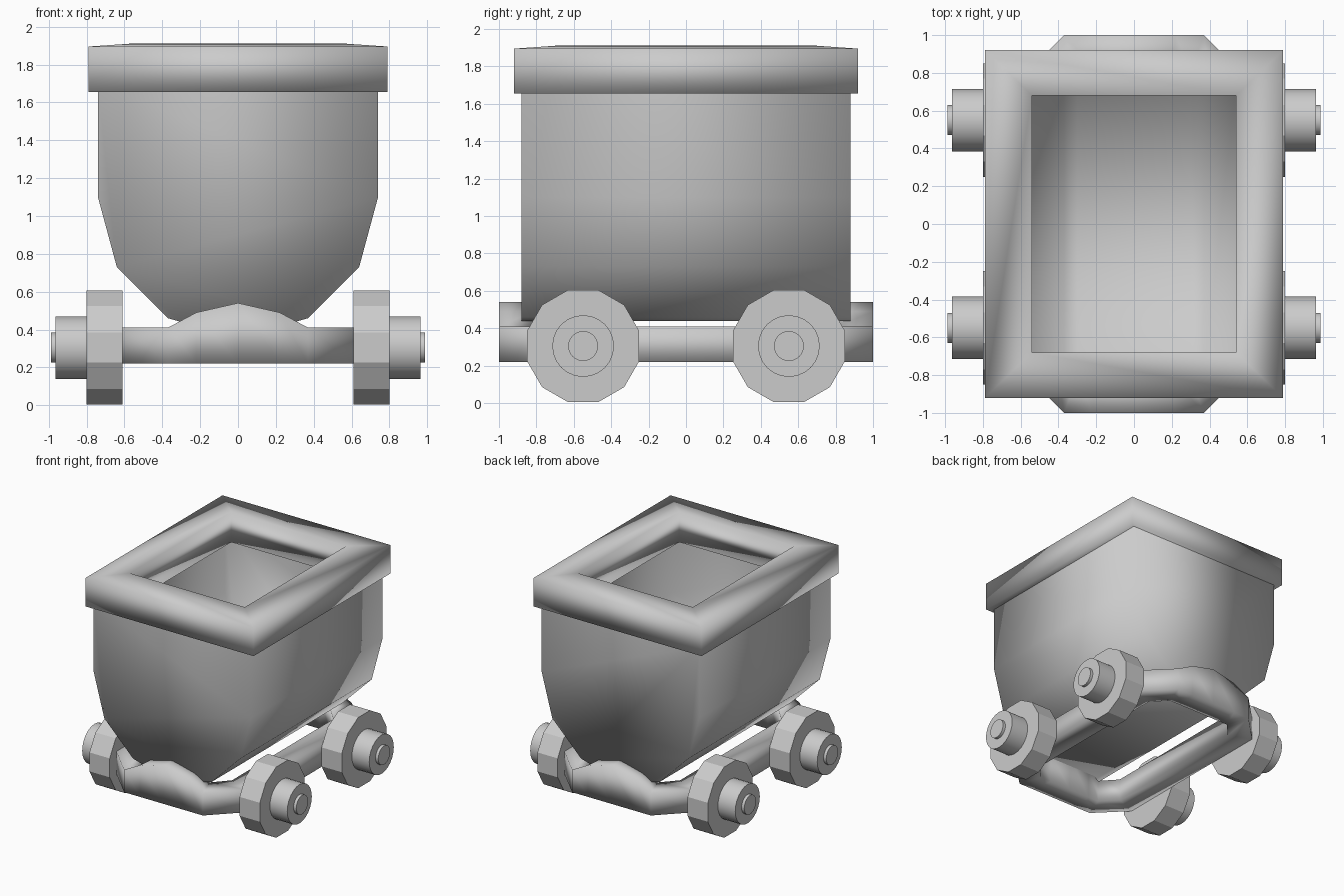
import bpy, bmesh, math
from mathutils import Matrix

if "Cube" in bpy.data.objects:
    bpy.data.objects.remove(bpy.data.objects["Cube"])


def finish(name, bm, smooth=True):
    bmesh.ops.recalc_face_normals(bm, faces=bm.faces)
    me = bpy.data.meshes.new(name)
    bm.to_mesh(me)
    bm.free()
    for p in me.polygons:
        p.use_smooth = smooth
    ob = bpy.data.objects.new(name, me)
    bpy.context.collection.objects.link(ob)
    return ob


def ring(name, sections):
    """Closed loop of four-point cross-sections."""
    bm = bmesh.new()
    vs = [[bm.verts.new(p) for p in s] for s in sections]
    for i, a in enumerate(vs):
        b = vs[(i + 1) % len(vs)]
        for k in range(4):
            j = (k + 1) % 4
            bm.faces.new((a[k], a[j], b[j], b[k]))
    return finish(name, bm)


def cylinder(name, r, x0, x1, y, z, n, turn=0.0):
    bm = bmesh.new()
    m = (Matrix.Translation(((x0 + x1) / 2, y, z))
         @ Matrix.Rotation(math.pi / 2, 4, 'Y') @ Matrix.Rotation(turn, 4, 'Z'))
    bmesh.ops.create_cone(bm, cap_ends=True, segments=n, radius1=r, radius2=r,
                          depth=abs(x1 - x0), matrix=m)
    ob = finish(name, bm, False)
    if n > 12:
        for p in ob.data.polygons:
            p.use_smooth = len(p.vertices) == 4
        ob.data.set_sharp_from_angle(angle=math.radians(40))
    return ob


# tub: open-topped profile swept front to back
half = [(0.74, 1.70), (0.74, 1.10), (0.64, 0.73), (0.37, 0.46), (0.30, 0.44)]
profile = half + [(-x, z) for x, z in reversed(half)]
bm = bmesh.new()
front = [bm.verts.new((x, -0.88, z)) for x, z in profile]
back = [bm.verts.new((x, 0.88, z)) for x, z in profile]
for i in range(len(profile) - 1):
    bm.faces.new((front[i], front[i + 1], back[i + 1], back[i]))
bm.faces.new(front)
bm.faces.new(back)
finish("tub", bm)

# rim: thick rectangular frame around the opening
ring("rim", [[(0.79 * a, 0.92 * b, 1.655), (0.79 * a, 0.92 * b, 1.895),
              (0.54 * a, 0.68 * b, 1.912), (0.54 * a, 0.68 * b, 1.655)]
             for a, b in ((1, 1), (1, -1), (-1, -1), (-1, 1))])

# chassis: ring with cut corners and raised middles at both ends
quarter = [((0, 1.0), (0, 0.81), 0.54), ((0.22, 1.0), (0.20, 0.81), 0.49),
           ((0.37, 1.0), (0.30, 0.81), 0.41), ((0.61, 0.76), (0.42, 0.68), 0.41)]


def section(q, a, b):
    (ox, oy), (ix, iy), top = q
    return [(ox * a, oy * b, 0.22), (ox * a, oy * b, top),
            (ix * a, iy * b, top), (ix * a, iy * b, 0.22)]


ring("chassis", [section(q, 1, 1) for q in quarter]
     + [section(q, 1, -1) for q in reversed(quarter)]
     + [section(q, -1, -1) for q in quarter[1:]]
     + [section(q, -1, 1) for q in reversed(quarter[1:])])

# wheels, hubs and axle caps
for sx, side in ((1, "right"), (-1, "left")):
    for y, end in ((-0.55, "front"), (0.55, "back")):
        tag = f"{end}_{side}"
        cylinder("wheel_" + tag, 0.3 / math.cos(math.pi / 12), 0.61 * sx, 0.80 * sx,
                 y, 0.305, 12, math.pi / 12)
        cylinder("hub_" + tag, 0.165, 0.79 * sx, 0.963 * sx, y, 0.305, 24)
        cylinder("axle_cap_" + tag, 0.08, 0.95 * sx, 0.988 * sx, y, 0.305, 24)
